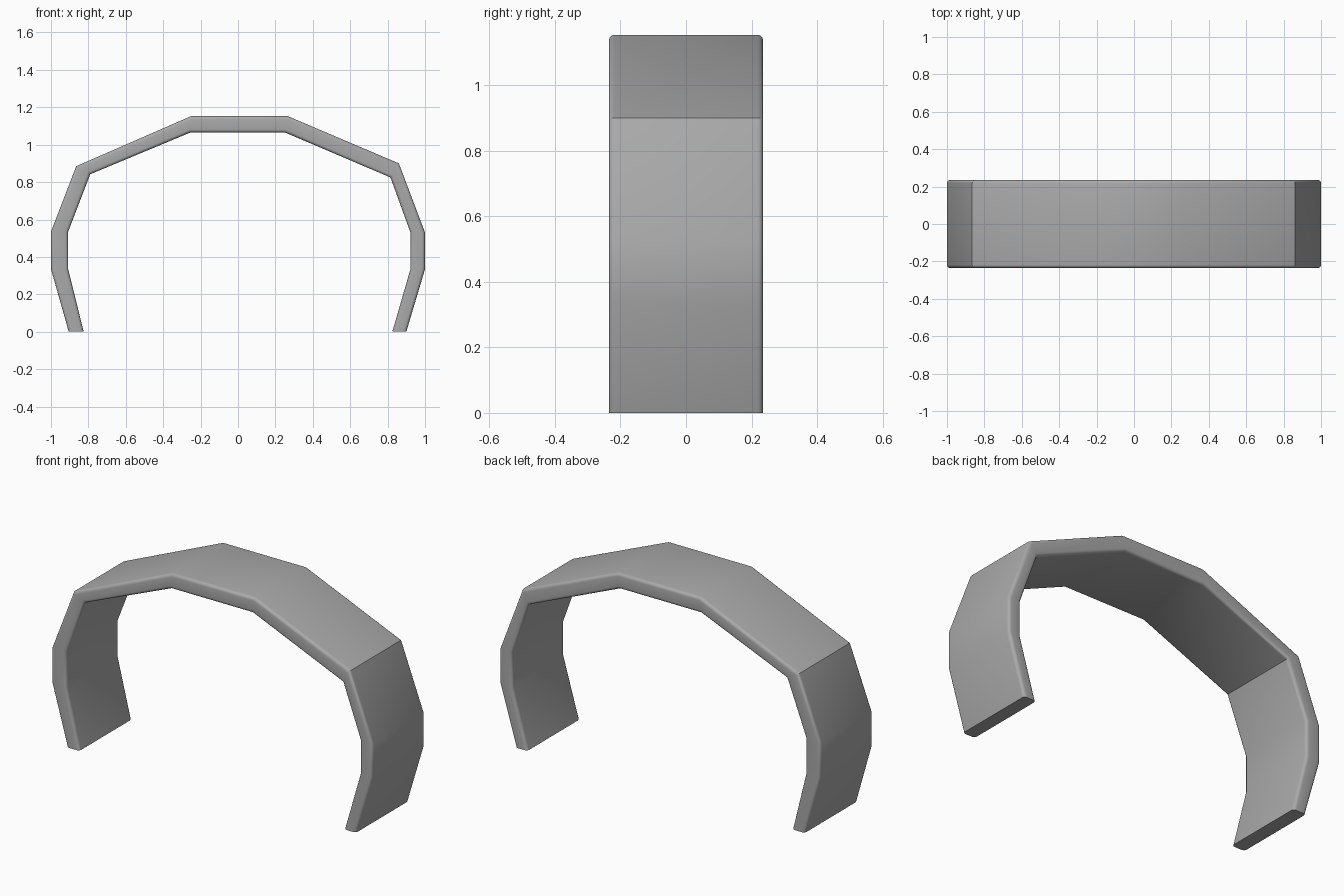
import bpy
import bmesh
import math

cube = bpy.data.objects.get("Cube")
if cube:
    bpy.data.objects.remove(cube, do_unlink=True)

HALF_DEPTH = 0.235
RIM_RADIUS = 0.017

# Faceted arch outline, from the foot at -x over the top to the foot at +x
outer = [(-0.905, 0), (-1, 0.335), (-1, 0.535), (-0.865, 0.885), (-0.25, 1.153),
         (0.265, 1.153), (0.86, 0.9), (1, 0.53), (1, 0.335), (0.9, 0)]
inner = [(-0.825, 0), (-0.908, 0.335), (-0.908, 0.535), (-0.79, 0.842), (-0.255, 1.065),
         (0.252, 1.065), (0.815, 0.825), (0.922, 0.53), (0.922, 0.335), (0.825, 0)]

# Sweep the four-cornered band section along the arch
bm = bmesh.new()
rings = []
for (ox, oz), (ix, iz) in zip(outer, inner):
    corners = [(ox, -HALF_DEPTH, oz), (ox, HALF_DEPTH, oz),
               (ix, HALF_DEPTH, iz), (ix, -HALF_DEPTH, iz)]
    rings.append([bm.verts.new(c) for c in corners])
for a, b in zip(rings, rings[1:]):
    for i in range(4):
        j = (i + 1) % 4
        bm.faces.new((a[i], a[j], b[j], b[i]))
bm.faces.new(rings[0])
bm.faces.new(rings[-1])
bmesh.ops.recalc_face_normals(bm, faces=bm.faces)

# Round the long rims, leaving the feet flat
rims = [bm.edges.get((a[i], b[i])) for a, b in zip(rings, rings[1:]) for i in range(4)]
bmesh.ops.bevel(bm, geom=rims, offset=RIM_RADIUS, offset_type='OFFSET',
                segments=4, profile=0.5, affect='EDGES')

mesh = bpy.data.meshes.new("arched_band")
bm.to_mesh(mesh)
bm.free()
band = bpy.data.objects.new("arched_band", mesh)
bpy.context.collection.objects.link(band)

# Plain grey finish
grey = bpy.data.materials.new("plain_grey")
grey.use_nodes = True
colour = (0.4, 0.4, 0.4, 1)
grey.diffuse_color = colour
grey.node_tree.nodes["Principled BSDF"].inputs["Base Color"].default_value = colour
mesh.materials.append(grey)

# Soft facets with crisp shoulders
bpy.ops.object.select_all(action='DESELECT')
band.select_set(True)
bpy.context.view_layer.objects.active = band
bpy.ops.object.shade_smooth_by_angle(angle=math.radians(32))
